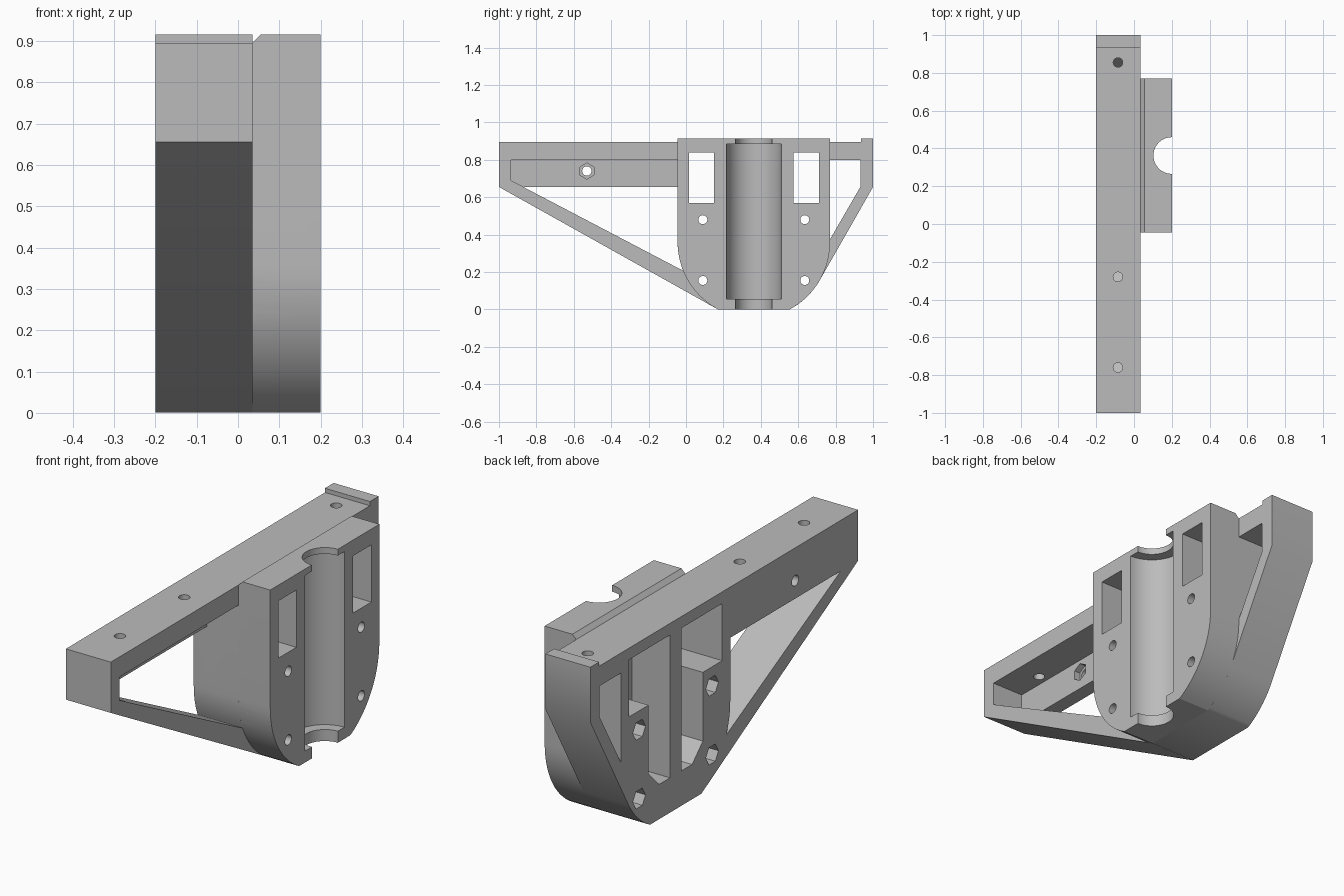
import bpy, bmesh, math
from math import cos, sin, radians
from mathutils import Matrix

if "Cube" in bpy.data.objects:
    bpy.data.objects.remove(bpy.data.objects["Cube"])

grey = bpy.data.materials.new("plain grey")
grey.use_nodes = True
grey.diffuse_color = (0.5, 0.5, 0.5, 1)
grey.node_tree.nodes["Principled BSDF"].inputs["Base Color"].default_value = (0.5, 0.5, 0.5, 1)

MID, RAD, RISE = 0.3625, 0.4075, 0.36    # housing centre, corner radius, arc centre height
BACK, SEAM, FACE = -0.2, 0.035, 0.2      # main planes along x
OVER = 0.05                              # cutter overshoot


def finish(name, bm):
    bmesh.ops.recalc_face_normals(bm, faces=bm.faces)
    mesh = bpy.data.meshes.new(name)
    bm.to_mesh(mesh)
    bm.free()
    mesh.materials.append(grey)
    ob = bpy.data.objects.new(name, mesh)
    bpy.context.scene.collection.objects.link(ob)
    return ob


def prism(name, profile, x0, x1):
    """Extrude a (y, z) profile along x."""
    bm = bmesh.new()
    face = bm.faces.new([bm.verts.new((x0, y, z)) for y, z in profile])
    ext = bmesh.ops.extrude_face_region(bm, geom=[face])["geom"]
    bmesh.ops.translate(bm, vec=(x1 - x0, 0, 0),
                        verts=[v for v in ext if isinstance(v, bmesh.types.BMVert)])
    return finish(name, bm)


def rod(name, centre, radius, length, axis="Z", sides=32, turn=0):
    bm = bmesh.new()
    m = Matrix.Translation(centre)
    if axis == "X":
        m = m @ Matrix.Rotation(radians(90), 4, "Y")
    m = m @ Matrix.Rotation(radians(turn), 4, "Z")
    bmesh.ops.create_cone(bm, cap_ends=True, segments=sides, radius1=radius,
                          radius2=radius, depth=length, matrix=m)
    return finish(name, bm)


def combine(ob, other, operation):
    mod = ob.modifiers.new("combine", "BOOLEAN")
    mod.operation, mod.object, mod.solver = operation, other, "EXACT"
    dg = bpy.context.evaluated_depsgraph_get()
    mesh = bpy.data.meshes.new_from_object(ob.evaluated_get(dg))
    ob.modifiers.clear()
    ob.data = mesh
    bpy.data.objects.remove(other)


def arc(a0, a1, n=14):
    steps = [radians(a0 + (a1 - a0) * i / n) for i in range(n + 1)]
    return [(MID + RAD * cos(t), RISE + RAD * sin(t)) for t in steps]


def flip(profile):
    return [(2 * MID - y, z) for y, z in profile]


# Rear frame: top beam, struts, lip and the lower curve of the housing
flat = 61.9
frame = [(-1, 0.895), (-1, 0.655)] + arc(180 + flat, 180 + flat, 1)[:1]
frame += arc(-flat, -29.7) + [(1, 0.655), (1, 0.915), (0.935, 0.915), (0.935, 0.895)]
bracket = prism("bracket", frame, BACK, SEAM)

# Front housing with round lower corners
left, right = MID - RAD, MID + RAD
housing = [(left, 0.915)] + arc(180, 180 + flat) + arc(-flat, 0) + [(right, 0.915)]
combine(bracket, prism("housing", housing, SEAM, FACE), "UNION")

# Housing sides where they reach back through the frame, below the beam
rear = [(left, 0.85)] + arc(180, 180 + flat) + arc(-flat, 0) + [(right, 0.85)]

cutters = []


def cut(ob):
    cutters.append(ob)


# Long open triangle, with a side wall left under the beam
inner = list(reversed(arc(180, 202, 6)))
cut(prism("long_opening", [(-0.87, 0.655)] + inner + [(left, 0.655)], BACK - OVER, SEAM + 0))
cut(prism("beam_pocket", [(-0.935, 0.8), (-0.935, 0.69)] + inner + [(left, 0.8)], -0.13, SEAM))
# Short open triangle
cut(prism("short_opening", [(right, 0.8), (right, 0.375), (0.932, 0.655), (0.932, 0.8)],
          BACK - OVER, SEAM))

# Stepped top edge between beam and housing
bm = bmesh.new()
pts = [(SEAM, 0.895), (0.06, 0.92), (SEAM, 0.92)]
face = bm.faces.new([bm.verts.new((x, left - OVER, z)) for x, z in pts])
ext = bmesh.ops.extrude_face_region(bm, geom=[face])["geom"]
bmesh.ops.translate(bm, vec=(0, 2 * RAD + 2 * OVER, 0),
                    verts=[v for v in ext if isinstance(v, bmesh.types.BMVert)])
cut(finish("edge_bevel", bm))

# Paired windows, tie slots and bolt holes on both sides of the bearing
window = [(0.015, 0.84), (0.015, 0.57), (0.15, 0.57), (0.15, 0.84)]
slot = [(0.015, 0.84), (0.015, 0.57), (0.16, 0.57), (0.16, 0.245),
        (0.24, 0.165), (0.32, 0.165), (0.32, 0.84)]
for side in (lambda p: p, flip):
    cut(prism("window", side(window), BACK - OVER, FACE + OVER))
    cut(prism("slot", side(slot), BACK - OVER, 0.0))
    for z in (0.155, 0.48):
        y = side([(0.09, z)])[0][0]
        cut(rod("bolt_hole", (0, y, z), 0.024, 0.6, "X"))
        cut(rod("nut_pocket", (BACK, y, z), 0.047, 0.2, "X", 6))

# Bearing seat with narrower ends
cut(rod("bearing_seat", (FACE, MID, 0.47), 0.147, 0.83, sides=64))
cut(rod("shaft_gap", (FACE, MID, 0.46), 0.097, 1.2, sides=64))

# Beam holes
for y in (-0.76, -0.28, 0.855):
    cut(rod("beam_hole", (-0.085, y, 0.85), 0.025, 0.2))
cut(rod("wall_hole", (-0.17, -0.53, 0.74), 0.025, 0.2, "X"))
cut(rod("wall_nut_pocket", (-0.13, -0.53, 0.74), 0.043, 0.06, "X", 6, 90))

for c in cutters:
    combine(bracket, c, "DIFFERENCE")

bpy.ops.object.select_all(action="DESELECT")
bracket.select_set(True)
bpy.context.view_layer.objects.active = bracket
bpy.ops.object.shade_smooth_by_angle(angle=radians(30))
